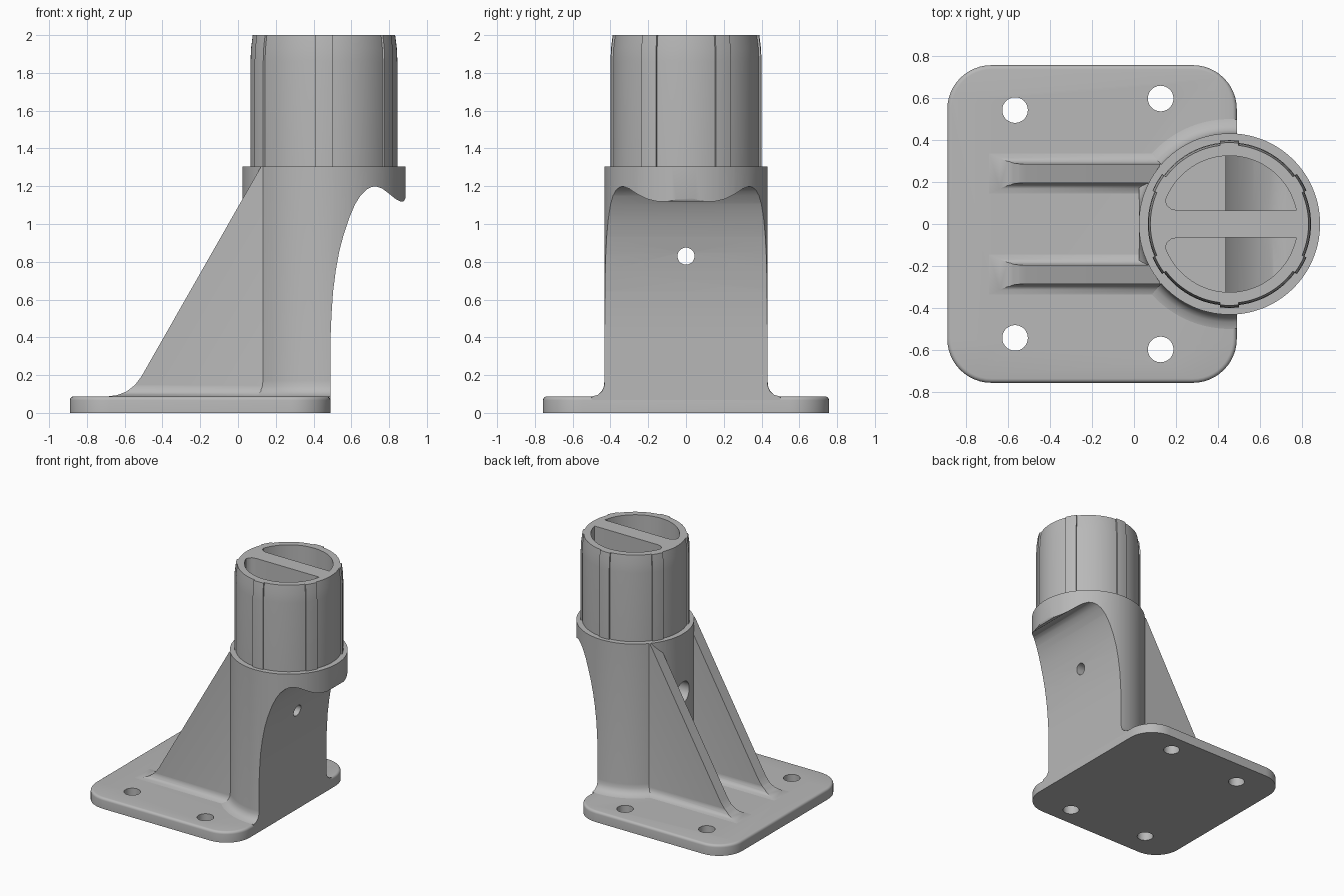
import bpy, bmesh, math
from math import sin, cos, pi, radians

cube = bpy.data.objects.get("Cube")
if cube:
    bpy.data.objects.remove(cube)

grey = bpy.data.materials.new("plain grey")
grey.use_nodes = True
grey.diffuse_color = (0.48, 0.48, 0.48, 1)
grey.node_tree.nodes["Principled BSDF"].inputs["Base Color"].default_value = (0.48, 0.48, 0.48, 1)

AXIS_X = 0.455  # centre line of the post


def finish(name, bm):
    bmesh.ops.recalc_face_normals(bm, faces=bm.faces)
    mesh = bpy.data.meshes.new(name)
    bm.to_mesh(mesh)
    bm.free()
    mesh.materials.append(grey)
    obj = bpy.data.objects.new(name, mesh)
    bpy.context.collection.objects.link(obj)
    return obj


def prism(name, points, axis, lo, hi):
    """Extrude a flat outline along one axis."""
    place = {"x": lambda a, b, t: (t, a, b),
             "y": lambda a, b, t: (a, t, b),
             "z": lambda a, b, t: (a, b, t)}[axis]
    bm = bmesh.new()
    ends = [[bm.verts.new(place(a, b, t)) for a, b in points] for t in (lo, hi)]
    for ring in ends:
        bm.faces.new(ring)
    n = len(points)
    for i in range(n):
        j = (i + 1) % n
        bm.faces.new((ends[0][i], ends[0][j], ends[1][j], ends[1][i]))
    return finish(name, bm)


def circle(cx, cy, r, n=40):
    return [(cx + r * cos(2 * pi * i / n), cy + r * sin(2 * pi * i / n)) for i in range(n)]


def box(x0, x1, z0, z1):
    return [(x0, z0), (x1, z0), (x1, z1), (x0, z1)]


def boolean(obj, tool, operation="DIFFERENCE"):
    """Apply a boolean and discard the tool."""
    mod = obj.modifiers.new("cut", "BOOLEAN")
    mod.operation, mod.object, mod.solver = operation, tool, "EXACT"
    apply_modifiers(obj)
    bpy.data.objects.remove(tool)


def apply_modifiers(obj):
    bpy.context.view_layer.update()
    graph = bpy.context.evaluated_depsgraph_get()
    mesh = bpy.data.meshes.new_from_object(obj.evaluated_get(graph))
    obj.modifiers.clear()
    obj.data = mesh


# Base plate with rounded corners, softened top edge and four bolt holes
X0, X1, Y, R = -0.89, 0.49, 0.757, 0.21
outline = []
for k, (cx, cy) in enumerate([(X1 - R, Y - R), (X0 + R, Y - R), (X0 + R, R - Y), (X1 - R, R - Y)]):
    for i in range(13):
        a = pi / 2 * (k + i / 12)
        outline.append((cx + R * cos(a), cy + R * sin(a)))
plate = prism("base_plate", outline, "z", 0, 0.087)
bm = bmesh.new()
bm.from_mesh(plate.data)
rim = [e for e in bm.edges if all(v.co.z > 0.08 for v in e.verts)]
bmesh.ops.bevel(bm, geom=rim, offset=0.02, segments=4, profile=0.5, affect="EDGES")
bm.to_mesh(plate.data)
bm.free()
for x, y in [(-0.567, 0.543), (0.127, 0.598)]:
    for s in (1, -1):
        boolean(plate, prism("bolt_cutter", circle(x, s * y, 0.061), "z", -0.1, 0.2))

# Post: flared foot, collar and tapered spigot with six low ridges
angles = []
for k in range(6):
    mid = 30 + 60 * k
    angles += [(mid + d, 1) for d in (-6.5, -3, 0, 3, 6.5)]
    angles += [(mid + 6.7 + i * 46.6 / 14, 0) for i in range(15)]
profile = [(0.5, 0.03, 0), (0.5, 0.087, 0), (0.468, 0.095, 0), (0.446, 0.115, 0),
           (0.435, 0.14, 0), (0.432, 0.17, 0), (0.432, 1.305, 0), (0.389, 1.305, 1),
           (0.389, 1.86, 1), (0.386, 1.93, 1), (0.377, 2.0, 1)]
bm = bmesh.new()
rings = []
for r, z, ridged in profile:
    ring = []
    for deg, up in angles:
        rr = r + 0.011 * up * ridged
        ring.append(bm.verts.new((AXIS_X + rr * cos(radians(deg)), rr * sin(radians(deg)), z)))
    rings.append(ring)
for a, b in zip(rings, rings[1:]):
    for i in range(len(a)):
        j = (i + 1) % len(a)
        bm.faces.new((a[i], a[j], b[j], b[i]))
bm.faces.new(rings[0])
bm.faces.new(rings[-1])
post = finish("post", bm)

# Curved relief on the outer side, leaving a lip under the collar
relief = [(0.49, -0.1), (0.49, 0.4), (0.495, 0.52), (0.503, 0.64), (0.517, 0.75), (0.535, 0.85),
          (0.558, 0.94), (0.588, 1.03), (0.62, 1.105), (0.65, 1.152), (0.68, 1.182),
          (0.71, 1.197), (0.735, 1.198), (0.765, 1.187), (0.8, 1.16), (0.835, 1.132),
          (0.86, 1.119), (0.875, 1.118), (0.884, 1.13), (0.892, 1.16), (1.1, 1.16), (1.1, -0.1)]
boolean(post, prism("relief_cutter", relief, "y", -1, 1))

# Clear wall between the ribs
boolean(post, prism("wall_cutter", box(-0.3, 0.024, 0.08, 0.4), "y", -0.195, 0.195))

# Two hollow chambers either side of the central web
inner = [(0.435, 0), (0.435, 0.4), (0.447, 0.63), (0.467, 0.78), (0.495, 0.92), (0.53, 1.04),
         (0.57, 1.13), (0.61, 1.19), (0.66, 1.24), (0.72, 1.26), (1, 1.26), (1, 0)]
for s in (1, -1):
    arc = [radians(11.5 + i * 148.5 / 36) for i in range(37)]
    chamber = [(AXIS_X + 0.325 * cos(a), s * 0.325 * sin(a)) for a in arc]
    chamber += [(0.158, s * 0.088), (0.178, s * 0.071), (0.21, s * 0.065)]
    tool = prism("chamber_cutter", chamber, "z", 0.1, 2.2)
    boolean(tool, prism("floor_cutter", inner, "y", -1, 1))
    boolean(post, tool)

# Cross bolt hole with counterbore
boolean(post, prism("hole_cutter", circle(0, 0.83, 0.045), "x", -0.3, 1.2))
boolean(post, prism("counterbore_cutter", circle(0, 0.83, 0.085), "x", -0.3, 0.13))

# Sloping ribs with flared feet
slope = [(-0.69, 0.05), (-0.69, 0.087), (-0.64, 0.094), (-0.59, 0.113), (-0.545, 0.148),
         (-0.51, 0.195), (0.122, 1.304), (0.15, 1.304), (0.15, 0.05)]
flare = [(0.05, 0.05), (0.05, 0.087), (0.027, 0.094), (0.012, 0.108), (0.003, 0.125), (0, 0.145), (0, 1.4)]
for side, s in (("left", 1), ("right", -1)):
    section = [(s * (0.287 + d), z) for d, z in flare]
    section += [(s * (0.195 - d), z) for d, z in reversed(flare)]
    rib = prism(side + "_rib", section, "x", -0.75, 0.2)
    boolean(rib, prism("slope_tool", slope, "y", -1, 1), "INTERSECT")

# Smooth shading with crisp edges
bpy.ops.object.select_all(action="DESELECT")
for name in ("base_plate", "post", "left_rib", "right_rib"):
    obj = bpy.data.objects[name]
    obj.select_set(True)
    bpy.context.view_layer.objects.active = obj
bpy.ops.object.shade_smooth_by_angle(angle=radians(30))
